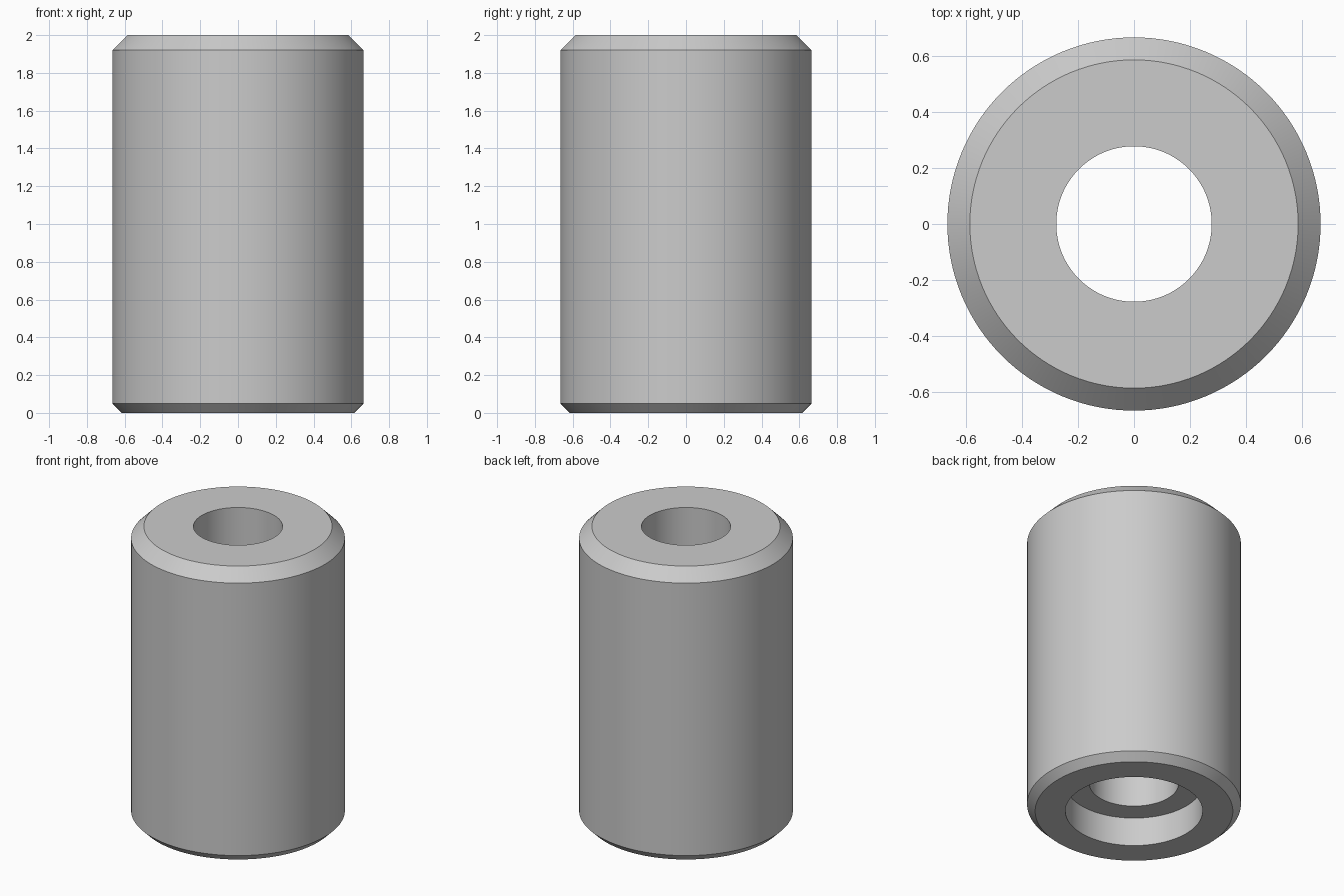
import bpy
import bmesh
import math

if "Cube" in bpy.data.objects:
    bpy.data.objects.remove(bpy.data.objects["Cube"])

SIDES = 128

# Closed half-section (radius, height): chamfered outside, through bore, counterbore below
PROFILE = [
    (0.427, 0.0), (0.615, 0.0), (0.665, 0.05), (0.665, 1.92), (0.585, 2.0),
    (0.277, 2.0), (0.277, 0.197), (0.427, 0.197),
]


def lathe(name, profile, sides):
    """Spin a closed section around z into a solid ring."""
    bm = bmesh.new()
    rings = []
    for i in range(sides):
        a = 2 * math.pi * i / sides
        rings.append([bm.verts.new((r * math.cos(a), r * math.sin(a), z)) for r, z in profile])
    n = len(profile)
    for i in range(sides):
        a, b = rings[i], rings[(i + 1) % sides]
        for j in range(n):
            k = (j + 1) % n
            bm.faces.new((a[j], b[j], b[k], a[k]))
    bmesh.ops.recalc_face_normals(bm, faces=bm.faces)
    mesh = bpy.data.meshes.new(name)
    bm.to_mesh(mesh)
    bm.free()
    obj = bpy.data.objects.new(name, mesh)
    bpy.context.collection.objects.link(obj)
    return obj


# Bushing body
body = lathe("bushing", PROFILE, SIDES)
bpy.context.view_layer.objects.active = body
body.select_set(True)
bpy.ops.object.shade_smooth_by_angle(angle=math.radians(30))
